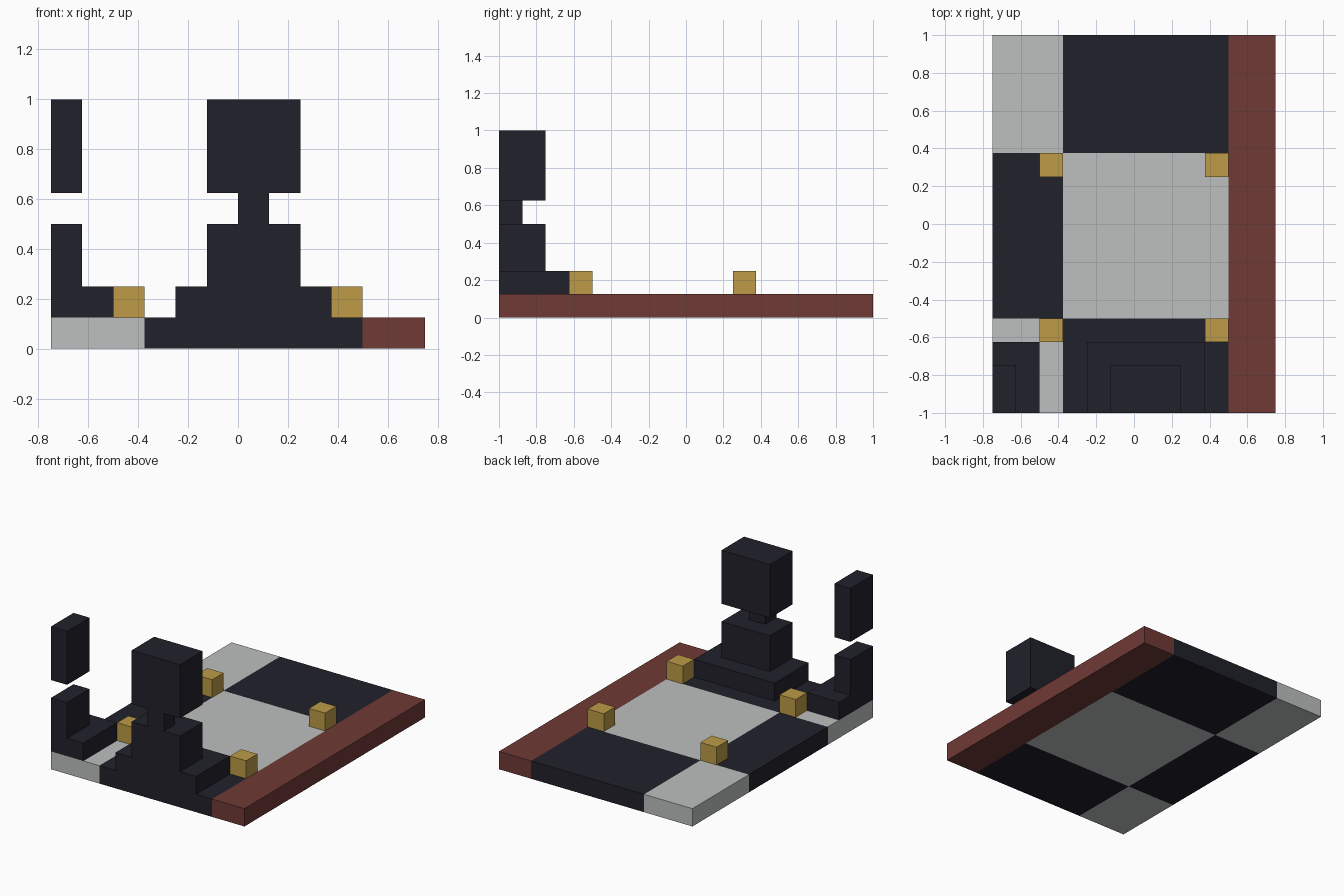
import bpy
import bmesh

cube = bpy.data.objects.get("Cube")
if cube:
    bpy.data.objects.remove(cube, do_unlink=True)

U = 0.125  # one block


def make_material(name, rgb):
    mat = bpy.data.materials.new(name)
    mat.use_nodes = True
    color = (*rgb, 1.0)
    mat.diffuse_color = color
    mat.node_tree.nodes["Principled BSDF"].inputs["Base Color"].default_value = color
    return mat


dark = make_material("dark navy", (0.015, 0.015, 0.024))
light = make_material("pale grey", (0.51, 0.53, 0.53))
gold = make_material("gold", (0.51, 0.33, 0.062))
red = make_material("red brown", (0.16, 0.042, 0.036))


def box(name, mat, xs, ys, zs):
    """Box spanning the given ranges, counted in blocks."""
    bm = bmesh.new()
    bmesh.ops.create_cube(bm, size=1)
    for v in bm.verts:
        for axis, (lo, hi) in enumerate((xs, ys, zs)):
            v.co[axis] = U * (hi if v.co[axis] > 0 else lo)
    mesh = bpy.data.meshes.new(name)
    bm.to_mesh(mesh)
    bm.free()
    mesh.materials.append(mat)
    obj = bpy.data.objects.new(name, mesh)
    bpy.context.collection.objects.link(obj)
    return obj


# Checkered floor tiles
columns = {"right": (-6, -3), "left": (-3, 4)}
rows = {"front": (-8, -4), "middle": (-4, 3), "back": (3, 8)}
for i, (side, xs) in enumerate(columns.items()):
    for j, (place, ys) in enumerate(rows.items()):
        box(f"tile_{place}_{side}", dark if (i + j) % 2 else light, xs, ys, (0, 1))

# Border strip
box("border", red, (4, 6), (-8, 8), (0, 1))

# Gold corner studs around the middle tile
for side, x in (("right", -4), ("left", 3)):
    for place, y in (("front", -5), ("back", 2)):
        box(f"stud_{place}_{side}", gold, (x, x + 1), (y, y + 1), (1, 2))

# Full standing piece, cut at the front edge
box("piece_base", dark, (-2, 3), (-8, -5), (1, 2))
box("piece_body", dark, (-1, 2), (-8, -6), (2, 4))
box("piece_neck", dark, (0, 1), (-8, -7), (4, 5))
box("piece_head", dark, (-1, 2), (-8, -6), (5, 8))

# Partial piece at the corner, whose neck lies beyond the edge
box("corner_piece_base", dark, (-6, -4), (-8, -5), (1, 2))
box("corner_piece_body", dark, (-6, -5), (-8, -6), (2, 4))
box("corner_piece_head", dark, (-6, -5), (-8, -6), (5, 8))
